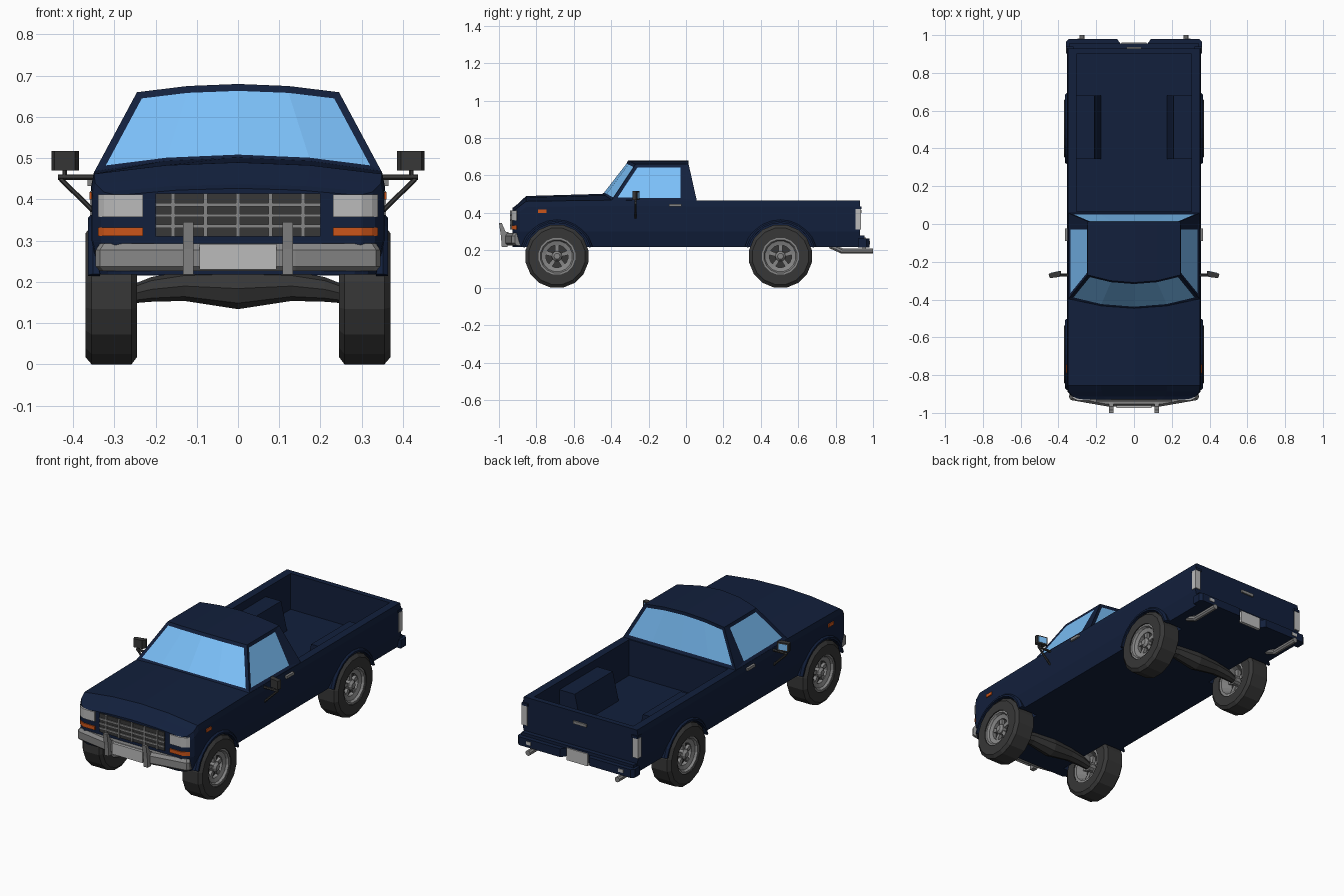
import bpy, bmesh, math
from mathutils import Vector

if "Cube" in bpy.data.objects:
    bpy.data.objects.remove(bpy.data.objects["Cube"])

def material(name, *rgb):
    m = bpy.data.materials.new(name)
    m.diffuse_color = (*rgb, 1)
    m.use_nodes = True
    m.node_tree.nodes["Principled BSDF"].inputs["Base Color"].default_value = m.diffuse_color
    return m

NAVY = material("navy paint", 0.006, 0.014, 0.045)
GLASS = material("glass", 0.2, 0.53, 0.95)
DARK = material("dark grey", 0.038, 0.038, 0.038)
STEEL = material("steel", 0.24, 0.24, 0.24)
PALE = material("pale lens", 0.5, 0.5, 0.5)
ORANGE = material("orange lens", 0.6, 0.09, 0.01)

def finish(name, bm, mat, mirror=False):
    bmesh.ops.recalc_face_normals(bm, faces=bm.faces)
    me = bpy.data.meshes.new(name)
    bm.to_mesh(me)
    bm.free()
    me.materials.append(mat)
    ob = bpy.data.objects.new(name, me)
    bpy.context.collection.objects.link(ob)
    if mirror:
        ob.modifiers.new("Mirror", 'MIRROR').use_mirror_merge = False
    return ob

def skin(rings, wrap=False):
    bm = bmesh.new()
    vs = [[bm.verts.new(p) for p in r] for r in rings]
    n = len(vs[0])
    for a, b in zip(vs, vs[1:] + ([vs[0]] if wrap else [])):
        for i in range(n):
            bm.faces.new((a[i], a[(i + 1) % n], b[(i + 1) % n], b[i]))
    if not wrap:
        bm.faces.new(vs[0])
        bm.faces.new(vs[-1])
    return bm

def loft(name, rings, mat, mirror=False, wrap=False):
    return finish(name, skin(rings, wrap), mat, mirror)

def prism(name, pts, axis, a, b, mat, mirror=False):
    place = {'x': lambda p, d: (d, p[0], p[1]), 'y': lambda p, d: (p[0], d, p[1]),
             'z': lambda p, d: (p[0], p[1], d)}[axis]
    return loft(name, [[place(p, d) for p in pts] for d in (a, b)], mat, mirror)

def box(name, x, y, z, mat, mirror=False):
    pts = [(x[0], y[0]), (x[1], y[0]), (x[1], y[1]), (x[0], y[1])]
    return prism(name, pts, 'z', z[0], z[1], mat, mirror)

def lathe(name, profile, y, z, mat, wrap=False, mirror=True, n=16):
    ang = [2 * math.pi * (i + 0.5) / n for i in range(n)]
    rings = [[(x, y + r * math.sin(a), z + r * math.cos(a)) for a in ang] for x, r in profile]
    return loft(name, rings, mat, mirror, wrap)

def rod(name, p, q, r, mat, n=8):
    p, q = Vector(p), Vector(q)
    d = (q - p).normalized()
    u = d.orthogonal().normalized()
    v = d.cross(u)
    ang = [2 * math.pi * (i + 0.5) / n for i in range(n)]
    return loft(name, [[c + r * (u * math.cos(a) + v * math.sin(a)) for a in ang] for c in (p, q)], mat, True)

def boolean(ob, tool, op):
    bpy.context.view_layer.objects.active = tool
    for m in list(tool.modifiers):
        bpy.ops.object.modifier_apply(modifier=m.name)
    m = ob.modifiers.new("Boolean", 'BOOLEAN')
    m.operation, m.object, m.solver = op, tool, 'EXACT'
    bpy.context.view_layer.objects.active = ob
    bpy.ops.object.modifier_apply(modifier=m.name)
    bpy.data.objects.remove(tool)

AXLES = (("front", -0.69), ("rear", 0.505))
WZ = 0.168
T = (-1, -0.5, 0, 0.5, 1)

# Body shell: crowned bonnet running back into a flat-topped bed
rings = []
for y, w, ze, zc in ((-0.928, 0.3, 0.41, 0.427), (-0.912, 0.332, 0.418, 0.437), (-0.887, 0.352, 0.438, 0.46),
                     (-0.855, 0.355, 0.462, 0.49), (-0.4, 0.355, 0.468, 0.503),
                     (0.06, 0.355, 0.465, 0.465), (0.93, 0.355, 0.465, 0.465)):
    side = [(w - 0.018, 0.218), (w, 0.3), (w, ze - 0.03)]
    top = [(t * (w - 0.006), zc - (zc - ze) * t * t) for t in T]
    rings.append([(x, y, z) for x, z in [(-a, b) for a, b in side] + top + side[::-1]])
body = loft("body", rings, NAVY)

# Open bed, inner wheel boxes and wheel arches
boolean(body, box("bed_cutter", (-0.305, 0.305), (0.065, 0.9), (0.265, 0.6), NAVY), 'DIFFERENCE')
boolean(body, prism("wheel_box", [(0.32, 0.25), (0.17, 0.25), (0.21, 0.42), (0.32, 0.42)],
                    'y', 0.345, 0.68, NAVY, True), 'UNION')
for end, y in AXLES:
    boolean(body, lathe("arch_cutter", [(0.235, 0.18), (0.45, 0.18)], y, WZ, NAVY), 'DIFFERENCE')

# Cab with inset windows
bm = skin([[(0.348 * t, -0.452 + 0.055 * t * t, 0.497 - 0.029 * t * t),
            (0.245 * t, -0.31 + 0.04 * t * t, 0.68 - 0.02 * t * t),
            (0.245 * t, 0.014, 0.68 - 0.02 * t * t), (0.348 * t, 0.058, 0.464)] for t in T])
bmesh.ops.recalc_face_normals(bm, faces=bm.faces)
bm.normal_update()
panes = [[f for f in bm.faces if test(f.normal)] for test in (
    lambda n: n.y < -0.4, lambda n: n.y > 0.4, lambda n: n.x > 0.7, lambda n: n.x < -0.7)]
for k, faces in enumerate(panes):
    bmesh.ops.inset_region(bm, faces=faces, thickness=0.018, depth=-0.004, use_even_offset=True)
    for f in faces:
        f.material_index = 1
    if k > 1:
        for v in faces[0].verts:
            if v.co.y > -0.1:
                v.co.y = -0.03
cab = finish("cab", bm, NAVY)
cab.data.materials.append(GLASS)

# Wheels, arch lips and axles
for end, y in AXLES:
    lathe(end + "_tyre", [(0.245, 0.1), (0.245, 0.153), (0.258, 0.171), (0.355, 0.171),
                          (0.37, 0.153), (0.37, 0.1)], y, WZ, DARK, wrap=True)
    lathe(end + "_rim", [(0.25, 0.101), (0.25, 0.085), (0.31, 0.06), (0.345, 0.06), (0.352, 0.083),
                         (0.364, 0.09), (0.364, 0.101)], y, WZ, STEEL, wrap=True)
    lathe(end + "_wheel_disc", [(0.305, 0.07), (0.325, 0.07)], y, WZ, DARK)
    lathe(end + "_hub", [(0.26, 0.028), (0.348, 0.028), (0.36, 0.016)], y, WZ, STEEL, n=10)
    for i in range(5):
        a = math.radians(90 + 72 * i)
        pts = [(y + r * math.cos(a) - s * math.sin(a), WZ + r * math.sin(a) + s * math.cos(a))
               for r, s in ((0.015, -0.009), (0.068, -0.012), (0.068, 0.012), (0.015, 0.009))]
        prism(f"{end}_spoke_{i + 1}", pts, 'x', 0.285, 0.342, STEEL, True)
    angles = [math.radians(15 + 15 * i) for i in range(11)]
    loft(end + "_arch_lip", [[(x, y + r * math.cos(a), WZ + r * math.sin(a)) for x, r in
         ((0.335, 0.178), (0.364, 0.178), (0.364, 0.188), (0.352, 0.198), (0.335, 0.198))]
         for a in angles], NAVY, True)
    half = [(0.26, 0.022, 0.17), (0.21, 0.03, 0.182), (0.13, 0.036, 0.19)]
    axle = half + [(0, 0.05, 0.184)] + [(-x, r, z) for x, r, z in half[::-1]]
    loft(end + "_axle", [[(x, y + r * math.sin(i * math.pi / 4), z + r * math.cos(i * math.pi / 4))
                          for i in range(8)] for x, r, z in axle], DARK)

# Grille
box("grille", (-0.2, 0.2), (-0.934, -0.92), (0.31, 0.414), DARK)
for i, z in enumerate((0.335, 0.361, 0.387)):
    box(f"grille_bar_{i + 1}", (-0.2, 0.2), (-0.939, -0.93), (z - 0.004, z + 0.004), STEEL)
for i in range(5):
    x = (i - 2) * 0.079
    box(f"grille_post_{i + 1}", (x - 0.005, x + 0.005), (-0.941, -0.93), (0.31, 0.414), STEEL)

# Front lamps wrapping round the corners, and side markers
def wrap_lamp(name, z0, z1, mat):
    prism(name, [(0.23, -0.934), (0.3, -0.934), (0.325, -0.921), (0.34, -0.907), (0.33, -0.895), (0.23, -0.895)],
          'z', z0, z1, mat, True)
wrap_lamp("headlight", 0.358, 0.412, PALE)
wrap_lamp("front_indicator", 0.311, 0.332, ORANGE)
box("side_marker", (0.34, 0.36), (-0.79, -0.745), (0.4, 0.418), ORANGE, True)

# Front bumper with guards, mounts and plate
rings = []
for x, y, b in ((0.345, -0.915, 0.033), (0.335, -0.932, 0.04), (0.14, -0.966, 0.04)):
    rings.append([(x - (0.01 if d else 0) * (x > 0.3), y + d * b, z) for d, z in
                  ((0.3, 0.226), (0, 0.238), (0, 0.277), (0.3, 0.293), (1, 0.293), (1, 0.226))])
rings += [[(-x, y, z) for x, y, z in r] for r in rings[::-1]]
loft("front_bumper", rings, STEEL)
prism("bumper_guard", [(-0.955, 0.218), (-0.985, 0.218), (-0.99, 0.28), (-1.0, 0.345),
                       (-0.985, 0.345), (-0.965, 0.3), (-0.945, 0.295)], 'x', 0.108, 0.133, STEEL, True)
box("front_plate", (-0.093, 0.093), (-0.975, -0.96), (0.23, 0.292), PALE)
box("bumper_mount", (0.15, 0.175), (-0.935, -0.88), (0.245, 0.275), DARK, True)

# Rear bumper, plate, lamps and tailgate handle
prism("rear_bumper", [(-0.36, 0.92), (-0.36, 0.965), (-0.345, 0.98), (-0.09, 0.98), (-0.07, 0.952),
                      (0.07, 0.952), (0.09, 0.98), (0.345, 0.98), (0.36, 0.965), (0.36, 0.92)],
      'z', 0.216, 0.262, NAVY)
box("rear_bumper_step", (-0.345, 0.345), (0.92, 0.955), (0.262, 0.278), NAVY)
box("rear_plate", (-0.065, 0.065), (0.945, 0.962), (0.2, 0.268), PALE)
box("bumper_reflector", (0.27, 0.3), (0.97, 0.983), (0.232, 0.25), PALE, True)
box("tail_lamp", (0.325, 0.359), (0.905, 0.936), (0.31, 0.42), PALE, True)
box("tail_lamp_frame", (0.32, 0.357), (0.9, 0.939), (0.42, 0.434), NAVY, True)
box("tailgate_handle", (-0.04, 0.04), (0.925, 0.938), (0.4, 0.416), STEEL)

# Tailpipes
rod("tailpipe_drop", (0.275, 0.77, 0.225), (0.275, 0.835, 0.196), 0.015, STEEL)
rod("tailpipe", (0.275, 0.83, 0.196), (0.275, 1.0, 0.196), 0.015, STEEL)

# Door handles and wing mirrors
box("door_handle", (0.35, 0.365), (-0.09, -0.025), (0.433, 0.448), STEEL, True)
prism("mirror_head", [(0.385, -0.26), (0.395, -0.28), (0.445, -0.287), (0.452, -0.268), (0.448, -0.262), (0.388, -0.248)],
      'z', 0.47, 0.517, DARK, True)
prism("mirror_glass", [(0.396, -0.255), (0.441, -0.265), (0.441, -0.2585), (0.396, -0.2485)],
      'z', 0.477, 0.51, GLASS, True)
rod("mirror_arm", (0.345, -0.27, 0.454), (0.436, -0.27, 0.454), 0.007, DARK, 6)
rod("mirror_brace", (0.352, -0.27, 0.373), (0.43, -0.27, 0.45), 0.006, DARK, 6)
rod("mirror_post", (0.42, -0.27, 0.45), (0.42, -0.27, 0.475), 0.006, DARK, 6)
